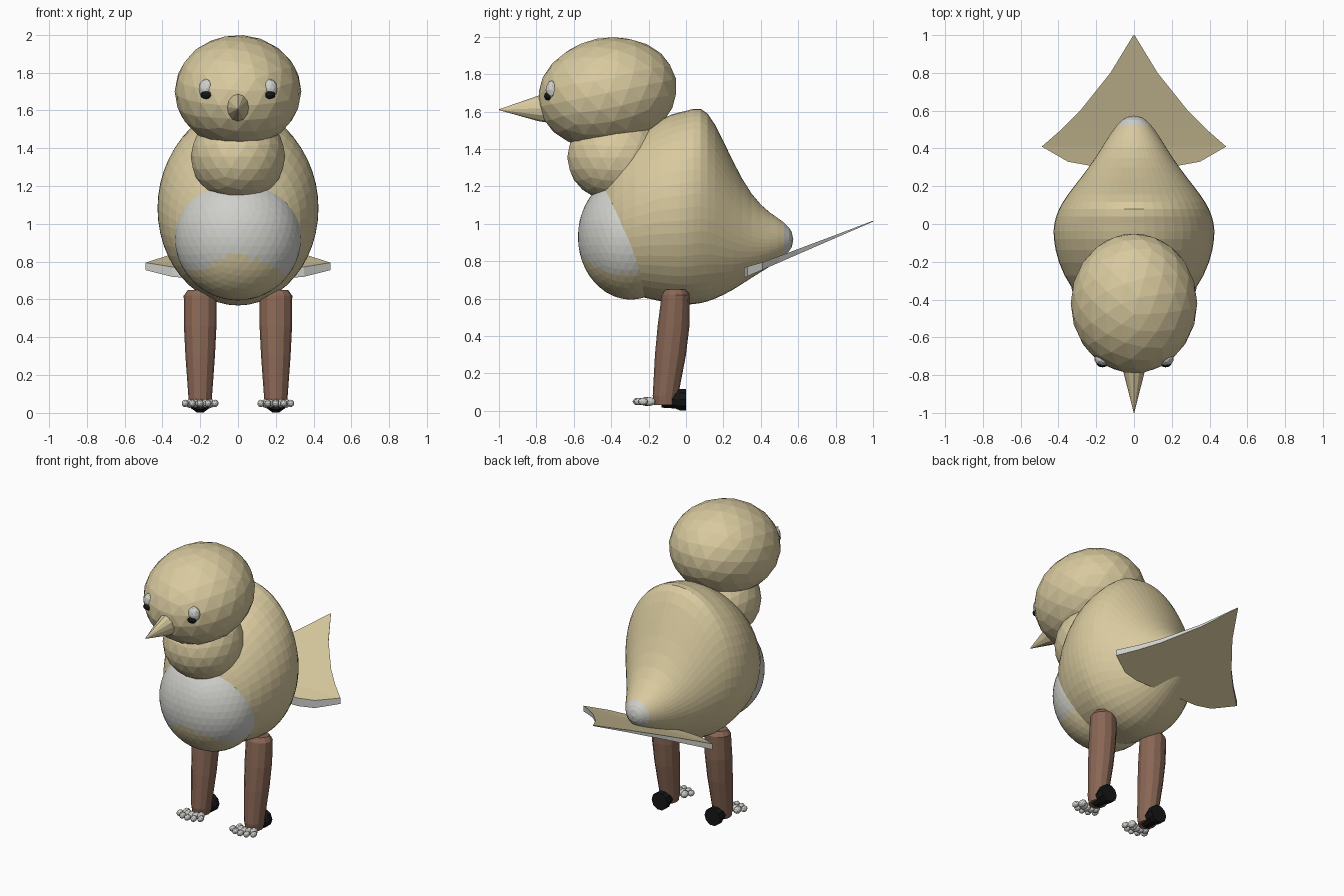
import bpy, bmesh, math
from mathutils import Matrix

if "Cube" in bpy.data.objects:
    bpy.data.objects.remove(bpy.data.objects["Cube"])


def material(name, rgb):
    mat = bpy.data.materials.new(name)
    mat.use_nodes = True
    mat.diffuse_color = (*rgb, 1)
    mat.node_tree.nodes["Principled BSDF"].inputs["Base Color"].default_value = (*rgb, 1)
    return mat


TAN = material("tan feathers", (0.69, 0.59, 0.345))
WHITE = material("pale feathers", (0.62, 0.62, 0.59))
BROWN = material("brown leg", (0.25, 0.135, 0.09))
BLACK = material("black", (0.008, 0.008, 0.008))


def finish(name, bm, mats, rule=None):
    bmesh.ops.recalc_face_normals(bm, faces=bm.faces)
    if rule:
        for f in bm.faces:
            f.material_index = int(rule(f.calc_center_median()))
    mesh = bpy.data.meshes.new(name)
    bm.to_mesh(mesh)
    bm.free()
    for m in mats:
        mesh.materials.append(m)
    obj = bpy.data.objects.new(name, mesh)
    bpy.context.collection.objects.link(obj)
    return obj


def ellipsoid(name, centre, radii, mats, tilt=0, detail=3, rule=None):
    bm = bmesh.new()
    matrix = (Matrix.Translation(centre) @ Matrix.Rotation(tilt, 4, 'X')
              @ Matrix.Diagonal((*radii, 1)))
    bmesh.ops.create_icosphere(bm, subdivisions=detail, radius=1, matrix=matrix)
    return finish(name, bm, mats, rule)


def loft(name, rings, mats, rule=None):
    bm = bmesh.new()
    loops = [[bm.verts.new(p) for p in ring] for ring in rings]
    n = len(loops[0])
    for a, b in zip(loops, loops[1:]):
        for j in range(n):
            k = (j + 1) % n
            bm.faces.new((a[j], a[k], b[k], b[j]))
    bm.faces.new(loops[0])
    bm.faces.new(loops[-1])
    return finish(name, bm, mats, rule)


def circle(n):
    return [(math.cos(2 * math.pi * i / n), math.sin(2 * math.pi * i / n)) for i in range(n)]


# Body: upright elliptical sections (y, bottom, top, half width)
sections = [(-0.53, 0.86, 1.04, 0.06), (-0.5, 0.8, 1.12, 0.13), (-0.42, 0.68, 1.28, 0.25),
            (-0.35, 0.63, 1.4, 0.335), (-0.2, 0.595, 1.53, 0.41), (-0.07, 0.565, 1.6, 0.433),
            (0, 0.56, 1.605, 0.43), (0.08, 0.568, 1.64, 0.405), (0.15, 0.59, 1.56, 0.36),
            (0.25, 0.64, 1.335, 0.28), (0.35, 0.71, 1.15, 0.205), (0.45, 0.77, 1.055, 0.145),
            (0.53, 0.825, 1.01, 0.09), (0.575, 0.88, 0.95, 0.035)]
body = loft("body", [[(w * c, y, (lo + hi) / 2 + (hi - lo) / 2 * s) for c, s in circle(24)]
                     for y, lo, hi, w in sections],
            [TAN, WHITE], lambda p: p.y > 0.545)
body.modifiers.new("rounding", 'SUBSURF').levels = 1
body.modifiers["rounding"].render_levels = 1

# Belly with a pale bib that has a notched lower edge
ellipsoid("belly", (0, -0.295, 0.93), (0.335, 0.283, 0.335), [TAN, WHITE], detail=4,
          rule=lambda p: p.y < -0.27 and p.z > max(0.72, 0.83 - 0.45 * max(0, abs(p.x) - 0.05)))

# Neck, head and beak
ellipsoid("neck", (0, -0.37, 1.355), (0.25, 0.265, 0.24), [TAN])
ellipsoid("head", (0, -0.42, 1.70), (0.335, 0.375, 0.295), [TAN], tilt=0.2)
loft("beak", [[(r * 0.8 * c, y, z + r * s) for c, s in circle(12)]
              for y, z, r in [(-0.7, 1.62, 0.085), (-0.79, 1.617, 0.068), (-1, 1.61, 0.002)]], [TAN])

# Tail fan: wedge tapering to the tip, pale rim (y, half width, thickness)
fan = [(0.31, 0.24, 0.055), (0.33, 0.35, 0.052), (0.41, 0.488, 0.04), (0.5, 0.385, 0.034),
       (0.6, 0.285, 0.028), (0.8, 0.125, 0.016), (1, 0.003, 0.005)]
rings = []
for y, w, t in fan:
    low = 0.72 + (y - 0.33) * 0.435
    rings.append([(-w, y, low), (w, y, low), (w, y, low + t), (-w, y, low + t)])
loft("tail", rings, [TAN, WHITE], lambda p: abs(p.x) > 0.01 or p.y < 0.312)

# Legs, feet and eyes on both sides
leg_rings = [(0.03, -0.11, 0.055, 0.06), (0.08, -0.11, 0.062, 0.068), (0.3, -0.083, 0.078, 0.083),
             (0.46, -0.066, 0.086, 0.085), (0.62, -0.055, 0.087, 0.075), (0.65, -0.055, 0.065, 0.055)]
for side, word in ((1, "left"), (-1, "right")):
    x = 0.2 * side
    loft(word + "_leg", [[(x + rx * c, y + ry * s, z) for c, s in circle(12)]
                         for z, y, rx, ry in leg_rings], [BROWN])
    loft(word + "_heel", [[(x + r * c, y, 0.06 + r * s) for c, s in circle(10)]
                          for y, r in [(-0.13, 0.045), (-0.055, 0.05), (-0.035, 0.06), (0, 0.06)]],
         [BLACK])
    for i in range(5):
        a = (i - 2) * 0.33
        for part, reach, size in (("toe", 0.1, 0.024), ("claw", 0.145, 0.02)):
            spot = (x + 1.05 * reach * math.sin(a) * 0.85, -0.115 - reach * math.cos(a), 0.05)
            ellipsoid(f"{word}_{part}_{i + 1}", spot, (size * 0.9, size * 1.3, size), [WHITE], detail=2)
    ellipsoid(word + "_eye", (0.165 * side, -0.715, 1.715), (0.045, 0.036, 0.052), [WHITE], detail=2)
    ellipsoid(word + "_pupil", (0.167 * side, -0.737, 1.682), (0.032, 0.022, 0.022), [BLACK], detail=2)
